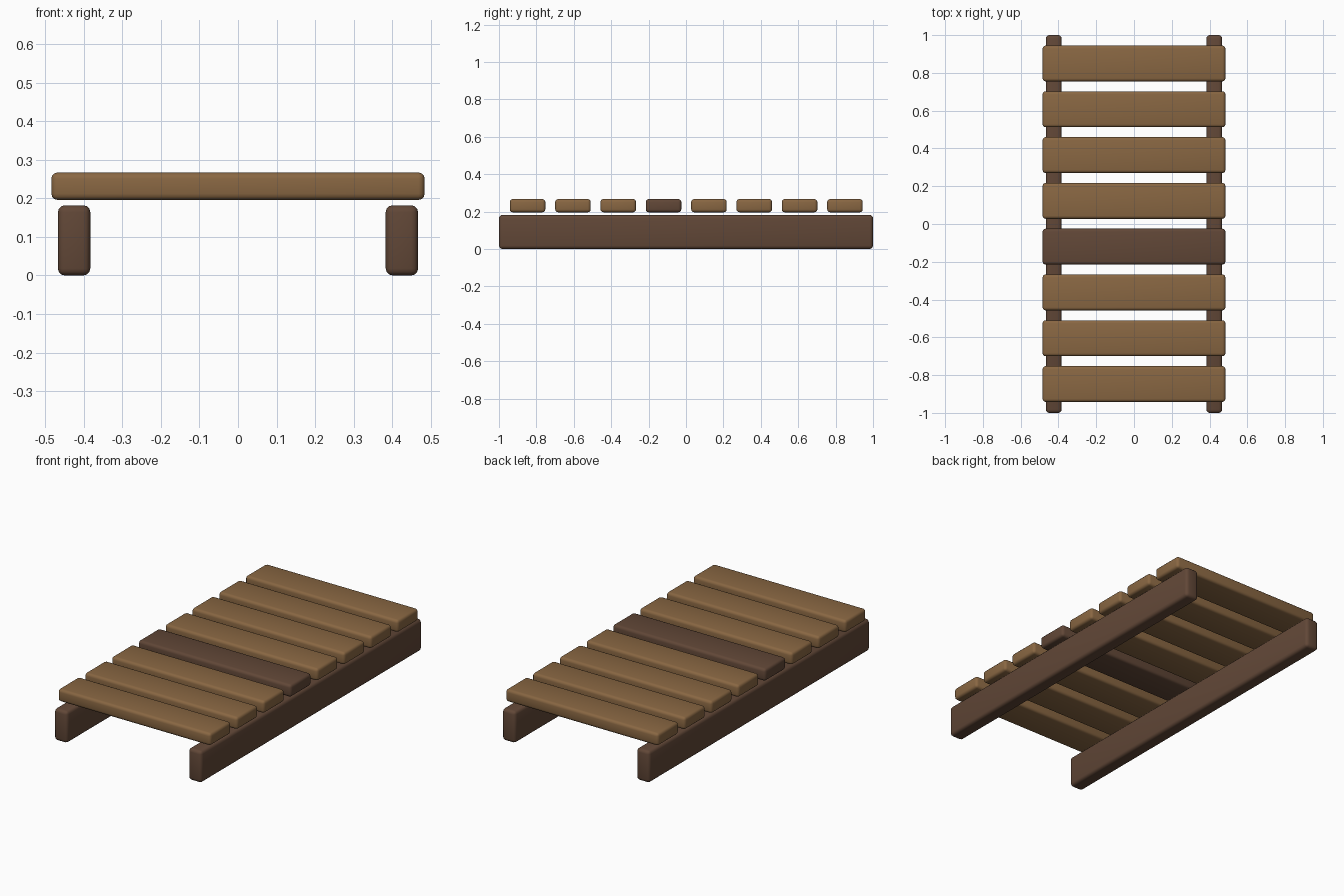
import bpy
import math

cube = bpy.data.objects.get("Cube")
if cube:
    bpy.data.objects.remove(cube, do_unlink=True)


def make_material(name, rgb):
    mat = bpy.data.materials.new(name)
    mat.use_nodes = True
    mat.diffuse_color = (*rgb, 1)
    bsdf = next(n for n in mat.node_tree.nodes if n.type == "BSDF_PRINCIPLED")
    bsdf.inputs["Base Color"].default_value = (*rgb, 1)
    return mat


light_wood = make_material("light wood", (0.25, 0.135, 0.055))
dark_wood = make_material("dark wood", (0.12, 0.063, 0.038))


def board(name, size, centre, mat, bevel):
    """Rounded wooden board with softly shaded edges."""
    bpy.ops.mesh.primitive_cube_add(size=1, location=centre)
    obj = bpy.context.object
    obj.name = name
    obj.scale = size
    bpy.ops.object.transform_apply(location=False, rotation=False, scale=True)
    obj.data.materials.append(mat)
    mod = obj.modifiers.new("rounded edges", "BEVEL")
    mod.width = bevel
    mod.segments = 3
    bpy.ops.object.modifier_apply(modifier=mod.name)
    bpy.ops.object.shade_smooth_by_angle(angle=math.radians(40))
    return obj


# Two long side rails
for side, x in (("right", -0.425), ("left", 0.425)):
    board(f"{side}_rail", (0.084, 2.0, 0.182), (x, 0, 0.091), dark_wood, 0.018)

# Eight cross planks floating just above the rails, one of them darker
for i in range(8):
    y = -0.847 + i * 0.2424
    board(f"plank_{i + 1}", (0.968, 0.19, 0.071), (0, y, 0.2315),
          dark_wood if i == 3 else light_wood, 0.016)
